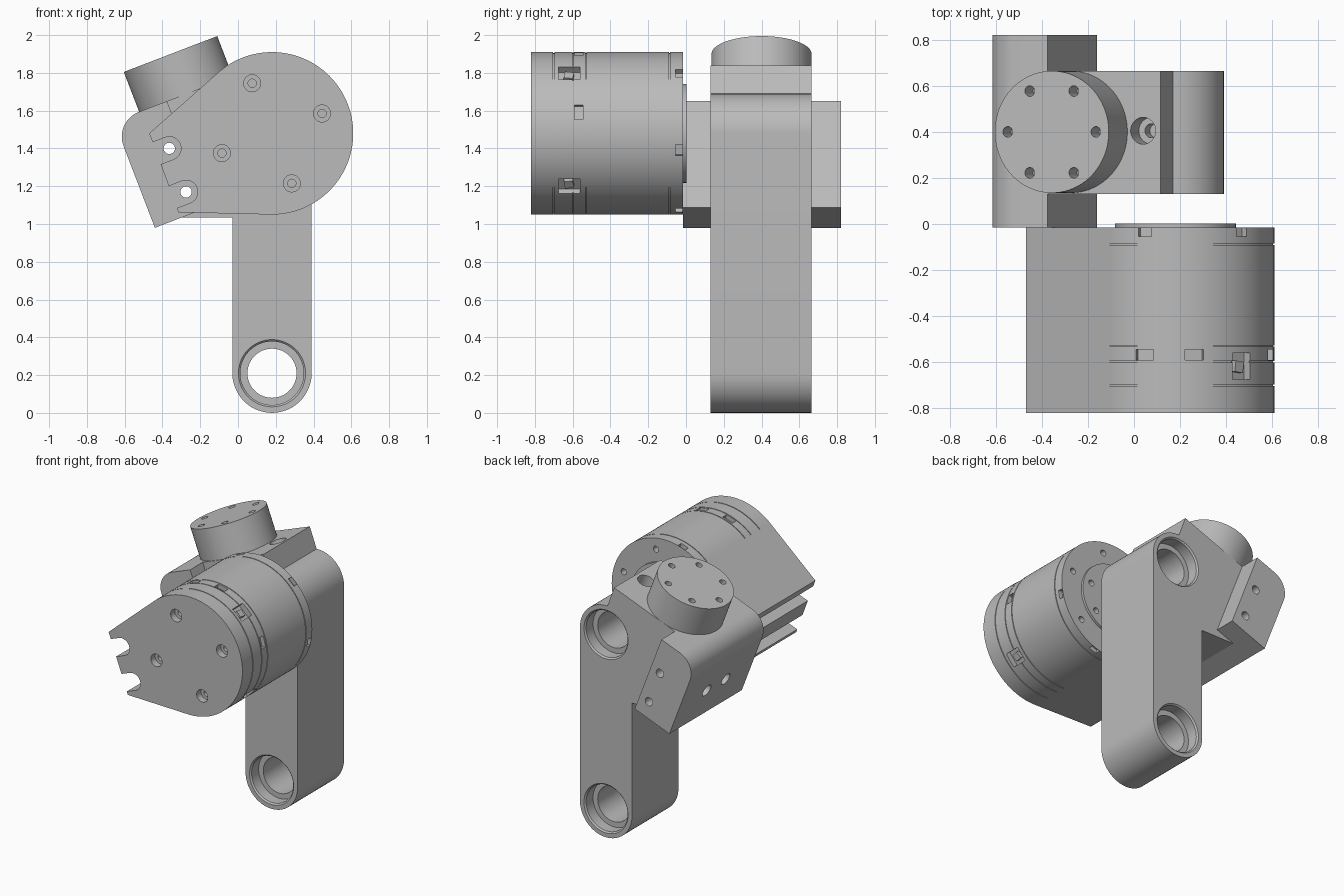
import bpy, bmesh
from math import sin, cos, radians, pi
from mathutils import Vector

cube = bpy.data.objects.get("Cube")
if cube:
    bpy.data.objects.remove(cube, do_unlink=True)

grey = bpy.data.materials.new("plain grey")
grey.use_nodes = True
colour = (0.5, 0.5, 0.5, 1)
grey.diffuse_color = colour
grey.node_tree.nodes["Principled BSDF"].inputs["Base Color"].default_value = colour

# Tilted frame of the bracket: u across its thickness, v along its length
TILT = radians(21)
CORNER = Vector((-0.44, 0, 0.98))
U = Vector((cos(TILT), 0, sin(TILT)))
V = Vector((-sin(TILT), 0, cos(TILT)))
Y = Vector((0, 1, 0))
AXIS = Vector((0.18, 0, 1.48))     # motor axis and upper leg bore
FOOT = Vector((0.18, 0, 0.21))     # lower leg bore
R = 0.43
LEN = 0.603


def local(u, v, y=0.0):
    return CORNER + U * u + V * v + Y * y


def arc(centre, r, start, end, n=24):
    """Points on an arc in the xz plane, angles in degrees."""
    angles = [radians(start + (end - start) * i / n) for i in range(n + 1)]
    return [centre + Vector((r * cos(a), 0, r * sin(a))) for a in angles]


def extrude(bm, outline, y0, y1):
    a = [bm.verts.new((p.x, y0, p.z)) for p in outline]
    b = [bm.verts.new((p.x, y1, p.z)) for p in outline]
    faces = [bm.faces.new(a), bm.faces.new(b[::-1])]
    for i in range(len(a)):
        j = (i + 1) % len(a)
        faces.append(bm.faces.new((a[j], a[i], b[i], b[j])))
    bmesh.ops.recalc_face_normals(bm, faces=faces)


def turned(bm, origin, axis, profile, n=32):
    """Turned solid: profile holds (radius, distance along axis)."""
    axis = axis.normalized()
    side = axis.orthogonal().normalized()
    other = axis.cross(side)
    rings = []
    for r, t in profile:
        rings.append([bm.verts.new(origin + axis * t + side * (r * cos(2 * pi * i / n))
                                   + other * (r * sin(2 * pi * i / n))) for i in range(n)])
    faces = [bm.faces.new(rings[0]), bm.faces.new(rings[-1])]
    for a, b in zip(rings, rings[1:]):
        for i in range(n):
            j = (i + 1) % n
            faces.append(bm.faces.new((a[i], a[j], b[j], b[i])))
    bmesh.ops.recalc_face_normals(bm, faces=faces)


def around(r, deg, y):
    a = radians(deg)
    return AXIS + Vector((r * cos(a), y, r * sin(a)))


def pocket(bm, deg, y0, y1, width, depth):
    """Box sunk into the motor's rim."""
    a = radians(deg)
    out, tan = Vector((cos(a), 0, sin(a))), Vector((-sin(a), 0, cos(a)))
    outline = [AXIS + out * r + tan * w for r, w in
               ((R - depth, -width / 2), (R + 0.08, -width / 2),
                (R + 0.08, width / 2), (R - depth, width / 2))]
    extrude(bm, outline, y0, y1)


def new_object(name, bm):
    mesh = bpy.data.meshes.new(name)
    bm.to_mesh(mesh)
    bm.free()
    obj = bpy.data.objects.new(name, mesh)
    bpy.context.scene.collection.objects.link(obj)
    return obj


def finish(name, bm, cutter=None):
    obj = new_object(name, bm)
    if cutter:
        tool = new_object(name + "_cutter", cutter)
        tool.hide_render = True
        mod = obj.modifiers.new("holes", "BOOLEAN")
        mod.operation, mod.solver = "DIFFERENCE", "EXACT"
        mod.use_self = True
        mod.object = tool
        graph = bpy.context.evaluated_depsgraph_get()
        cut = bpy.data.meshes.new_from_object(obj.evaluated_get(graph))
        obj.modifiers.clear()
        obj.data = cut
        bpy.data.objects.remove(tool, do_unlink=True)
    obj.data.materials.clear()
    obj.data.materials.append(grey)
    bpy.ops.object.select_all(action="DESELECT")
    obj.select_set(True)
    bpy.context.view_layer.objects.active = obj
    bpy.ops.object.shade_smooth_by_angle(angle=radians(30))
    return obj


# Leg with its angled upper block, one continuous outline
leg, cut = bmesh.new(), bmesh.new()
outline = arc(FOOT, 0.21, 180, 360) + arc(AXIS, 0.21, 0, 93)
outline += [local(0.825, LEN), local(0.3, LEN), local(0.3, 0), local(0.15, 0),
            Vector((-0.03, 0, 1.035))]
extrude(leg, outline, 0.13, 0.665)
for centre in (FOOT, AXIS):
    turned(cut, centre, Y, [(0.178, 0.1), (0.178, 0.13), (0.168, 0.14), (0.168, 0.22),
                            (0.13, 0.22), (0.13, 0.575), (0.168, 0.575), (0.168, 0.655),
                            (0.178, 0.665), (0.178, 0.7)], 64)
turned(cut, local(0.745, LEN, 0.405), -V, [(0.058, -0.05), (0.058, 0.1), (0.03, 0.1), (0.03, 0.16)])
finish("leg", leg, cut)

# Cross bracket with one rounded corner
bracket, cut = bmesh.new(), bmesh.new()
round_r = 0.14
tilt_deg = 21
outline = [local(0, 0), local(0.3, 0), local(0.3, LEN)]
outline += arc(local(round_r, LEN - round_r), round_r, 90 + tilt_deg, 180 + tilt_deg, 16)
extrude(bracket, outline, -0.015, 0.82)
screw_spots = (0.118, 0.365)
for v in screw_spots:
    turned(cut, local(0.222, v), Y, [(0.03, -0.1), (0.03, 0.9)])
for y in (0.29, 0.51):
    turned(cut, local(0, 0.235, y), U, [(0.045, -0.05), (0.045, 0.15)])
finish("cross_bracket", bracket, cut)

# Output hub on top of the bracket
hub, cut = bmesh.new(), bmesh.new()
hub_base = local(0.407, LEN, 0.4)
hub_top = 0.226
turned(hub, hub_base, V, [(0.265, -0.01), (0.265, hub_top)], 96)
for i in range(6):
    a = i * pi / 3
    spot = hub_base + U * (0.205 * cos(a)) + Y * (0.205 * sin(a))
    turned(cut, spot, V, [(0.023, hub_top - 0.1), (0.023, hub_top + 0.05)], 20)
finish("output_hub", hub, cut)

# Motor housing with seam grooves
motor, cut = bmesh.new(), bmesh.new()
profile = [(R, -0.82)]
for y in (-0.7, -0.598, -0.53, -0.088):
    profile += [(R, y - 0.003), (R - 0.006, y - 0.003), (R - 0.006, y + 0.003), (R, y + 0.003)]
profile += [(R, -0.015), (0.262, -0.015), (0.262, 0.003)]
turned(motor, AXIS, Y, profile, 128)
for i in range(4):
    turned(cut, around(0.285, 21.6 + 90 * i, -0.82), Y,
           [(0.045, -0.05), (0.045, 0.05), (0.022, 0.05), (0.022, 0.12)])
for i in range(6):
    pocket(cut, 48 + 60 * i, -0.055, -0.018, 0.06, 0.03)
    turned(cut, around(0.35, 18 + 60 * i, 0), Y, [(0.022, -0.1), (0.022, 0.05)], 20)
    turned(cut, around(0.2, 18 + 60 * i, 0), Y, [(0.022, -0.08), (0.022, 0.05)], 20)
turned(cut, AXIS, Y, [(0.1, -0.12), (0.1, 0.05)], 48)
for deg in (108, 79, 15):
    pocket(cut, deg, -0.59, -0.545, 0.08, 0.03)
for deg in (48, -41):
    pocket(cut, deg, -0.675, -0.56, 0.1, 0.04)
finish("motor_housing", motor, cut)

# Connector blocks seated in the larger pockets
plugs = bmesh.new()
for deg in (48, -41):
    a = radians(deg)
    turned(plugs, around(R - 0.045, deg, -0.62), Vector((cos(a), 0, sin(a))),
           [(0.034, 0), (0.034, 0.03)], 4)
finish("motor_connectors", plugs)

# Mounting wedge along the motor, slotted for the bracket screws
wedge, cut = bmesh.new(), bmesh.new()
outline = [Vector((-0.47, 0, 1.48)), around(R, 131.6, 0)]
outline += arc(AXIS, R - 0.012, 134, 263, 32)
outline += [around(R, 267.5, 0), Vector((-0.315, 0, 1.062))]
extrude(wedge, outline, -0.82, -0.015)
for v in screw_spots:
    slot = arc(local(0.222, v), 0.062, tilt_deg - 90, tilt_deg + 90, 20)
    slot += [local(0, v + 0.062), local(0, v - 0.062)]
    extrude(cut, slot, -0.9, 0.05)
finish("motor_wedge", wedge, cut)
